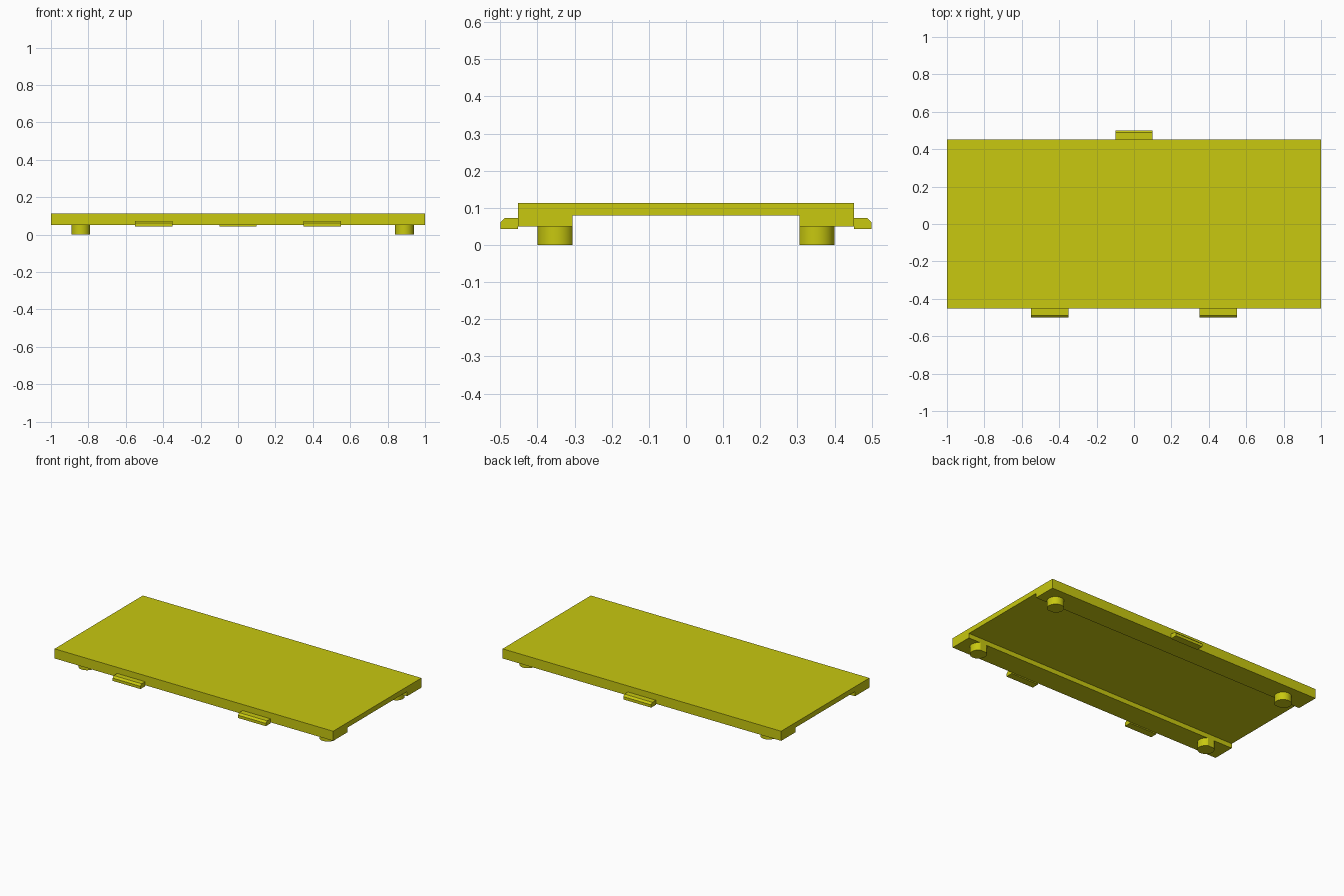
import bpy, bmesh, math

if "Cube" in bpy.data.objects:
    bpy.data.objects.remove(bpy.data.objects["Cube"])

yellow = bpy.data.materials.new("yellow")
yellow.diffuse_color = (0.58, 0.58, 0.005, 1)
yellow.use_nodes = True
yellow.node_tree.nodes["Principled BSDF"].inputs["Base Color"].default_value = yellow.diffuse_color


def prism(name, outline, offset, smooth=False):
    """Extrude a closed 3D outline along offset into a solid."""
    bm = bmesh.new()
    face = bm.faces.new([bm.verts.new(p) for p in outline])
    top = bmesh.ops.extrude_face_region(bm, geom=[face], use_keep_orig=True)["geom"]
    bmesh.ops.translate(bm, vec=offset, verts=[v for v in top if isinstance(v, bmesh.types.BMVert)])
    bmesh.ops.recalc_face_normals(bm, faces=bm.faces)
    mesh = bpy.data.meshes.new(name)
    bm.to_mesh(mesh)
    bm.free()
    mesh.materials.append(yellow)
    ob = bpy.data.objects.new(name, mesh)
    bpy.context.collection.objects.link(ob)
    if smooth:
        bpy.ops.object.select_all(action='DESELECT')
        ob.select_set(True)
        bpy.context.view_layer.objects.active = ob
        bpy.ops.object.shade_smooth_by_angle(angle=math.radians(25))
    return ob


# Panel with a shallow full-length channel underneath
W, C = 0.4525, 0.305
panel = [(-W, 0.05), (-C, 0.05), (-C, 0.08), (C, 0.08),
         (C, 0.05), (W, 0.05), (W, 0.1125), (-W, 0.1125)]
prism("panel", [(-1, y, z) for y, z in panel], (2, 0, 0))

# Chamfered edge clips: two at the front, one at the back
clip = [(W, 0.043), (0.5, 0.043), (0.5, 0.061), (0.488, 0.073), (W, 0.073)]
for name, x, side in (("front_clip_left", -0.45, -1), ("front_clip_right", 0.45, -1),
                      ("back_clip", 0, 1)):
    prism(name, [(x - 0.1, side * y, z) for y, z in clip], (0.2, 0, 0))

# Round feet, cut flat where they meet the channel wall
R, CY, N = 0.05, 0.35, 40
cut = math.acos((CY - C) / R)
arc = [-math.pi / 2 + cut + (2 * math.pi - 2 * cut) * i / N for i in range(N + 1)]
for x, end in ((-0.84, "left"), (0.89, "right")):
    for side, row in ((-1, "front"), (1, "back")):
        outline = [(x + R * math.cos(a), side * (CY + R * math.sin(a)), 0) for a in arc]
        prism(f"{row}_foot_{end}", outline, (0, 0, 0.05), smooth=True)
